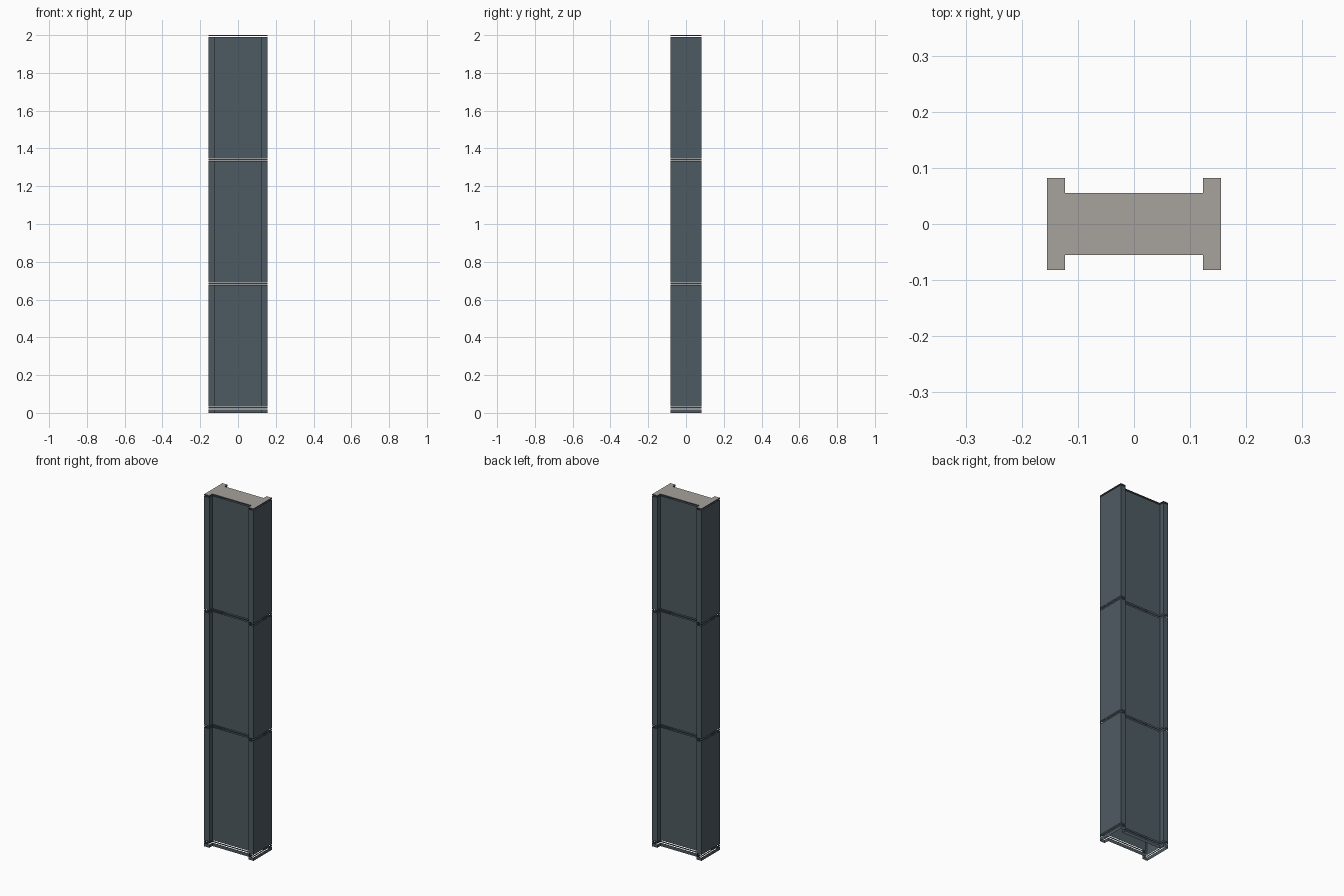
import bpy, bmesh

if "Cube" in bpy.data.objects:
    bpy.data.objects.remove(bpy.data.objects["Cube"])

# Colours
def material(name, rgb):
    m = bpy.data.materials.new(name)
    m.diffuse_color = (*rgb, 1)
    m.use_nodes = True
    m.node_tree.nodes["Principled BSDF"].inputs["Base Color"].default_value = m.diffuse_color
    return m

slate = material("dark slate", (0.076, 0.104, 0.122))
stone = material("warm grey", (0.385, 0.36, 0.335))

# H-shaped outline, counter-clockwise: one quarter mirrored to all four
XO, XI, YO, YI = 0.155, 0.123, 0.082, 0.055
quarter = [(XO, YO), (XI, YO), (XI, YI)]
outline = (quarter
           + [(-x, y) for x, y in reversed(quarter)]
           + [(-x, -y) for x, y in quarter]
           + [(x, -y) for x, y in reversed(quarter)])

def sleeve(name, z0, z1, top=False):
    """Hollow wall following the outline, optionally closed on top."""
    bm = bmesh.new()
    lo = [bm.verts.new((x, y, z0)) for x, y in outline]
    hi = [bm.verts.new((x, y, z1)) for x, y in outline]
    n = len(outline)
    for i in range(n):
        j = (i + 1) % n
        bm.faces.new((lo[i], lo[j], hi[j], hi[i]))
    if top:
        # flanges and web as three clean quads
        for idx in ((0, 1, 10, 11), (2, 3, 8, 9), (4, 5, 6, 7)):
            f = bm.faces.new([hi[k] for k in idx])
            f.material_index = 1
    me = bpy.data.meshes.new(name)
    bm.to_mesh(me)
    bm.free()
    me.materials.append(slate)
    me.materials.append(stone)
    ob = bpy.data.objects.new(name, me)
    bpy.context.collection.objects.link(ob)
    return ob

# Three stacked wall sections, parted by narrow rings with hairline gaps
GAP, STEP, SEAM = 0.004, 0.657, 0.0265
HALF = 0.0055  # each seam is a pair of gaps this far from its centre
seams = [SEAM + STEP * i for i in range(3)]

sleeve("base_skirt", 0, seams[0] - HALF - GAP / 2)
for i, z in enumerate(seams):
    sleeve(f"seam_ring_{i + 1}", z - HALF + GAP / 2, z + HALF - GAP / 2)
    end = z + STEP - HALF - GAP / 2
    sleeve(f"column_section_{i + 1}", z + HALF + GAP / 2, end)

# Top cap
sleeve("top_cap", seams[-1] + STEP - HALF + GAP / 2, 2.0, top=True)
